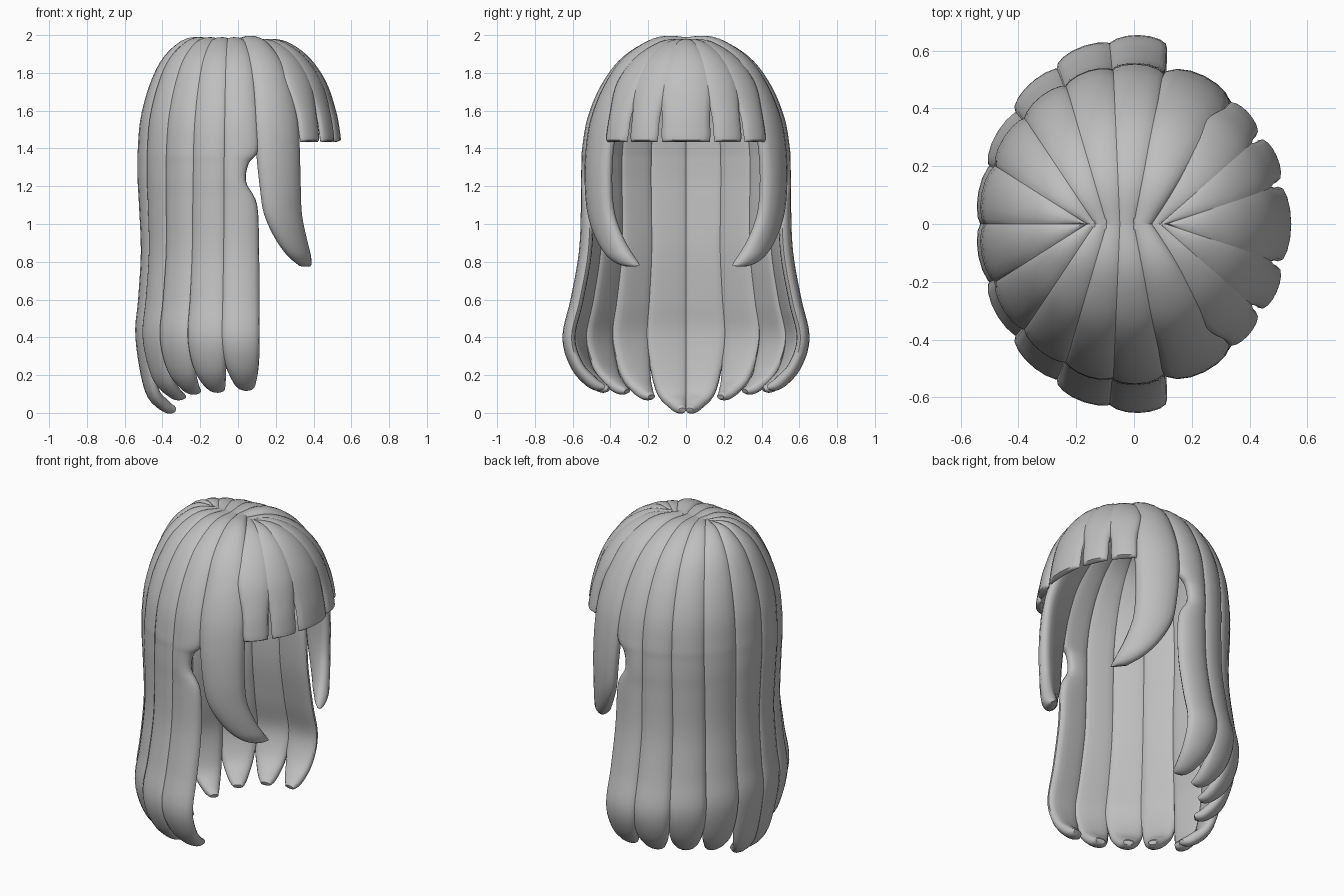
import bpy, bmesh, math
from mathutils import Vector

cube = bpy.data.objects.get("Cube")
if cube:
    bpy.data.objects.remove(cube, do_unlink=True)

hair = bpy.data.materials.new("hair_grey")
hair.use_nodes = True
colour = (0.52, 0.52, 0.52, 1)
hair.diffuse_color = colour
hair.node_tree.nodes["Principled BSDF"].inputs["Base Color"].default_value = colour

RX, RY = 0.51, 0.525   # head radii
STEPS, RING = 5, 16    # samples per profile span, points round a lock


def spline(rows):
    """Smooth curve through rows of (reach, height, low angle, high angle)."""
    pts = [Vector(r) for r in rows]
    pts = [2 * pts[0] - pts[1]] + pts + [2 * pts[-1] - pts[-2]]
    out = []
    for a, b, c, d in zip(pts, pts[1:], pts[2:], pts[3:]):
        for i in range(STEPS):
            t = i / STEPS
            out.append(0.5 * (2 * b + (c - a) * t + (2 * a - 5 * b + 4 * c - d) * t * t
                              + (3 * b - a - 3 * c + d) * t ** 3))
    return out + [pts[-2]]


def lock(name, rows, thick, side=1, inner=1, blunt=False):
    """Sweep a lens section from the parting over the head and down."""
    path = spline(rows)
    last = len(path) - 1
    bm = bmesh.new()
    rings = []
    for i, (reach, z, lo, hi) in enumerate(path):
        before, after = path[max(i - 1, 0)], path[min(i + 1, last)]
        t = thick * min(1, 0.6 + i / 15)
        left = (last - i) / STEPS
        if blunt:
            t *= 0.4 if i == last else 1
        elif left < 1.2:
            t *= 0.35 + 0.65 * math.sqrt(left / 1.2)
        ring = []
        for k in range(RING):
            a = math.tau * k / RING
            ang = math.radians((lo + hi) / 2 + (hi - lo) / 2 * math.cos(a))
            bulge = math.copysign(abs(math.sin(a)) ** 0.8, math.sin(a)) * t
            if bulge < 0:
                bulge *= inner
            start = Vector((-0.03 + 0.13 * math.cos(ang), -0.02 * math.sin(ang)))
            span = Vector((RX * math.cos(ang), RY * math.sin(ang))) - start
            normal = Vector((before[1] - after[1],
                             (after[0] - before[0]) * span.length)).normalized()
            xy = start + span * reach + span.normalized() * normal.x * bulge
            ring.append(bm.verts.new((xy.x, side * xy.y, z + normal.y * bulge)))
        rings.append(ring)
    for r, s in zip(rings, rings[1:]):
        for k in range(RING):
            n = (k + 1) % RING
            bm.faces.new((r[k], r[n], s[n], s[k]))
    bm.faces.new(rings[0])
    bm.faces.new(rings[-1])
    bmesh.ops.recalc_face_normals(bm, faces=bm.faces)
    mesh = bpy.data.meshes.new(name)
    bm.to_mesh(mesh)
    bm.free()
    mesh.materials.append(hair)
    obj = bpy.data.objects.new(name, mesh)
    bpy.context.collection.objects.link(obj)
    bpy.ops.object.select_all(action='DESELECT')
    obj.select_set(True)
    bpy.context.view_layer.objects.active = obj
    bpy.ops.object.shade_smooth_by_angle(angle=math.radians(50))


CROWN = [(0, 1.96), (0.3, 1.95), (0.6, 1.86), (0.8, 1.72), (0.93, 1.55)]
OVERLAP = (5, 5, 4, 2.5, 2)


def long_lock(name, lo, hi, tip, side, notch, lean):
    mid, half = (lo + hi) / 2, (hi - lo) / 2 + 1.5
    k = math.sin(math.radians(mid)) ** 2
    rows = [(f, z, lo - g, hi + g) for (f, z), g in zip(CROWN, OVERLAP)]
    # reach, height, width factor, share of the front notch
    for f, z, w, cut in [(0.97 + 0.01 * k, 1.39, 1, 0), (0.975 + 0.01 * k, 1.32, 1, 0.8),
                         (0.97 + 0.02 * k, 1.22, 1, 1), (0.95 + 0.04 * k, 1.1, 1, 0.12),
                         (0.92 + 0.09 * k, 0.85, 1, 0), (0.96 + 0.13 * k, 0.6, 1, 0.1),
                         (1.0 + 0.17 * k, 0.4, 1, 0.2), (0.86 + 0.23 * k, tip + 0.12, 0.88, 0.1),
                         (0.64 + 0.3 * k, tip + 0.03, 0.62, 0),
                         (0.48 + 0.36 * k, tip + 0.005, 0.35, 0)]:
        c = mid + lean * (1 - w)
        rows.append((f, z, c - half * w + notch * cut, c + half * w))
    lock(name, rows, 0.037, side, inner=0.85)


# Long locks round the sides and back, mirrored
edges = [79, 98, 117, 137, 158, 180]
tips = [0.13, 0.12, 0.11, 0.08, 0.01]
for side, label in ((1, "left"), (-1, "right")):
    for i, tip in enumerate(tips):
        long_lock(f"{label}_long_lock_{i + 1}", edges[i], edges[i + 1], tip, side,
                  notch=7.5 if i == 0 else 0, lean=10 if i == 4 else -8)

    # Curved lock framing the face
    rows = [(f, z, 49, 82 if z > 1.8 else 80) for f, z in CROWN]
    rows += [(0.985, 1.38, 50, 79), (1.0, 1.2, 50, 77), (0.985, 1.05, 48.5, 74),
             (0.95, 0.92, 43, 66), (0.91, 0.83, 37, 56), (0.87, 0.78, 33, 45)]
    lock(f"{label}_face_lock", rows, 0.046, side)

# Blunt fringe, merged above and split below
FRINGE = [(0, 1.96), (0.3, 1.95), (0.6, 1.875), (0.83, 1.745), (0.96, 1.59)]
cuts = [-52, -34, -15, 15, 34, 52]
for i, (lo, hi) in enumerate(zip(cuts, cuts[1:])):
    rows = [(f, z, lo - g, hi + g) for (f, z), g in zip(FRINGE, (6, 6, 6, 4, -0.3))]
    rows += [(1.01, 1.48, lo + 0.9, hi - 0.9), (1.02, 1.435, lo + 1.4, hi - 1.4)]
    lock(f"fringe_{i + 1}", rows, 0.027, inner=0.5, blunt=True)
